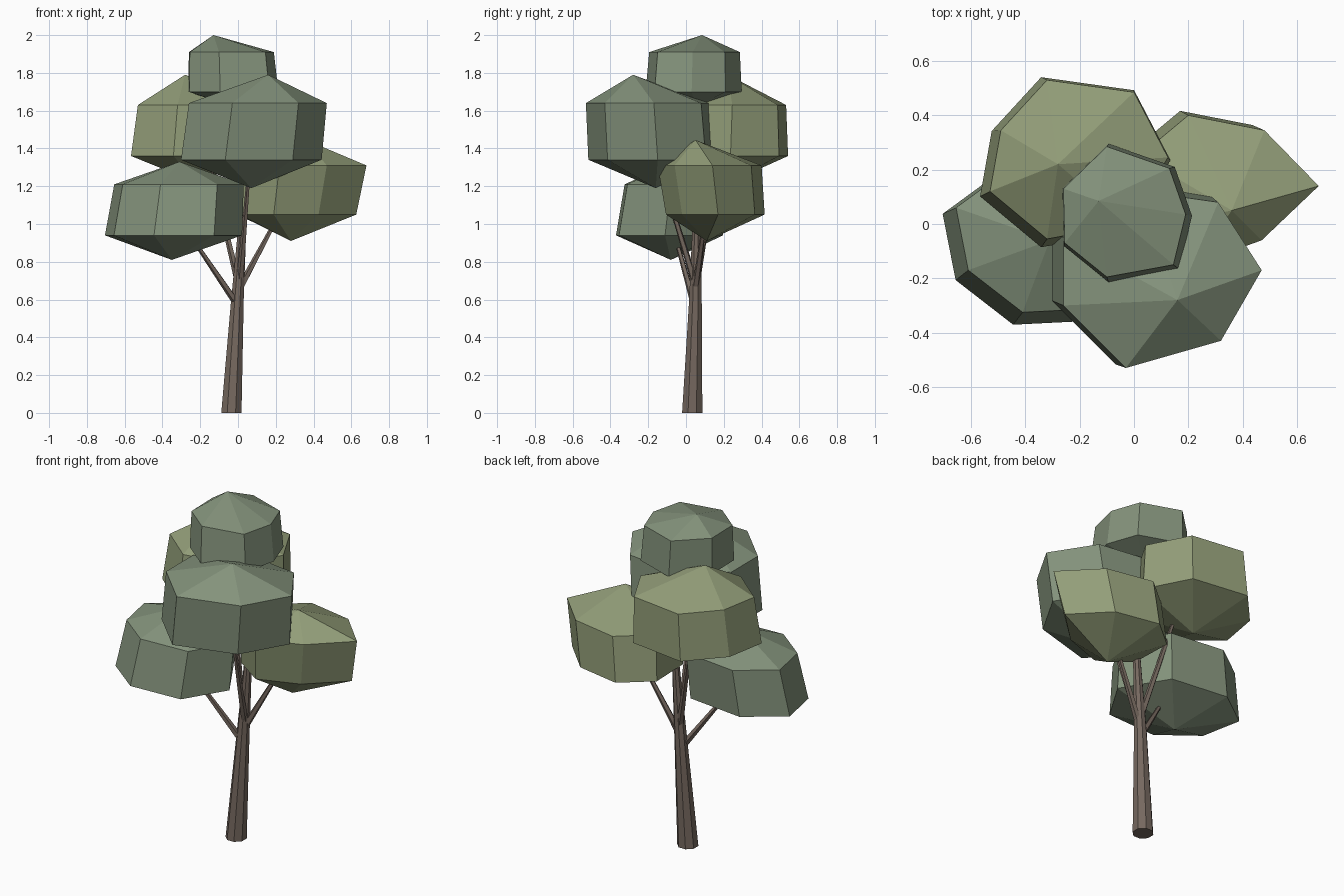
import bpy, bmesh, math
from mathutils import Vector

if "Cube" in bpy.data.objects:
    bpy.data.objects.remove(bpy.data.objects["Cube"])


def material(name, rgb):
    m = bpy.data.materials.new(name)
    m.diffuse_color = (*rgb, 1)
    m.use_nodes = True
    m.node_tree.nodes["Principled BSDF"].inputs["Base Color"].default_value = m.diffuse_color
    return m


COOL = material("cool_leaf", (0.23, 0.29, 0.20))
WARM = material("warm_leaf", (0.29, 0.34, 0.19))
BARK = material("bark", (0.18, 0.14, 0.115))


def finish(name, bm, mat):
    bmesh.ops.recalc_face_normals(bm, faces=bm.faces)
    mesh = bpy.data.meshes.new(name)
    bm.to_mesh(mesh)
    bm.free()
    mesh.materials.append(mat)
    bpy.context.collection.objects.link(bpy.data.objects.new(name, mesh))


def bridge(bm, a, b):
    n = len(a)
    for i in range(n):
        bm.faces.new((a[i], a[(i + 1) % n], b[(i + 1) % n], b[i]))


def canopy(name, mat, ring, z_up, z_low, top, bottom, shift, scale):
    """Leaf clump: two seven-sided rings closed by a point above and below."""
    bm = bmesh.new()
    c = sum((Vector(p) for p in ring), Vector((0, 0))) / len(ring)
    low = [c + (Vector(p) - c) * scale + Vector(shift) for p in ring]
    up_v = [bm.verts.new((x, y, z_up)) for x, y in ring]
    low_v = [bm.verts.new((x, y, z_low)) for x, y in low]
    bridge(bm, up_v, low_v)
    for loop, tip in ((up_v, top), (low_v, bottom)):
        t = bm.verts.new(tip)
        for i in range(len(loop)):
            bm.faces.new((loop[i], loop[(i + 1) % len(loop)], t))
    finish(name, bm, mat)


def limb(name, stations, sides, flat=False):
    """Tapered limb through (x, y, z, radius) stations."""
    bm = bmesh.new()
    rings = []
    axis = Vector(stations[-1][:3]) - Vector(stations[0][:3])
    rot = Vector((0, 0, 1)).rotation_difference(axis)
    for x, y, z, r in stations:
        ring = []
        for i in range(sides):
            a = 2 * math.pi * (i + 0.5) / sides
            v = Vector((r * math.cos(a), r * math.sin(a), 0))
            ring.append(bm.verts.new(Vector((x, y, z)) + (v if flat else rot @ v)))
        rings.append(ring)
    for a, b in zip(rings, rings[1:]):
        bridge(bm, a, b)
    bm.faces.new(rings[0])
    bm.faces.new(rings[-1])
    finish(name, bm, BARK)


# trunk
limb("trunk", [(-0.035, 0.033, 0, 0.058), (-0.003, 0.05, 0.6, 0.036),
               (0.037, 0.058, 1.2, 0.016), (0.0, 0.06, 1.68, 0.01)], 8, True)

# branches, one to each side clump
for name, start, end in (
        ("left_branch", (0.0, 0.045, 0.57), (-0.28, -0.07, 0.98)),
        ("right_branch", (0.01, 0.05, 0.66), (0.24, 0.11, 1.09)),
        ("back_branch", (0.01, 0.05, 0.66), (-0.16, 0.17, 1.36)),
        ("front_branch", (0.01, 0.05, 0.68), (0.06, -0.14, 1.3))):
    limb(name, [(*start, 0.02), (*end, 0.009)], 5)

# leaf clumps
canopy("top_clump", COOL,
       [(-.10, .285), (.13, .205), (.19, .035), (.145, -.15), (-.10, -.195), (-.255, -.07), (-.26, .13)],
       1.91, 1.70, (-.13, .085, 2.0), (-.03, .05, 1.62), (.01, -.005), 1.06)
canopy("front_clump", COOL,
       [(-.03, -.53), (.32, -.43), (.47, -.17), (.31, .08), (.03, .12), (-.26, -.05), (-.26, -.30)],
       1.64, 1.34, (.16, -.28, 1.79), (.07, -.16, 1.19), (-.035, .02), 1.02)
canopy("back_clump", WARM,
       [(-.53, .12), (-.49, .345), (-.32, .53), (0, .485), (.125, .245), (-.02, 0), (-.32, -.055)],
       1.63, 1.36, (-.28, .22, 1.79), (-.22, .23, 1.22), (-.015, -.01), 1.07)
canopy("left_clump", COOL,
       [(-.655, .06), (-.61, -.17), (-.41, -.325), (-.11, -.31), (.03, -.08), (-.12, .17), (-.45, .21)],
       1.21, .94, (-.31, -.06, 1.33), (-.35, -.08, .81), (-.03, -.03), 1.06)
canopy("right_clump", WARM,
       [(.68, .14), (.48, .345), (.20, .40), (.02, .25), (.03, -.02), (.22, -.15), (.47, -.06)],
       1.31, 1.05, (.36, .05, 1.445), (.28, .11, .91), (-.035, .03), .95)
